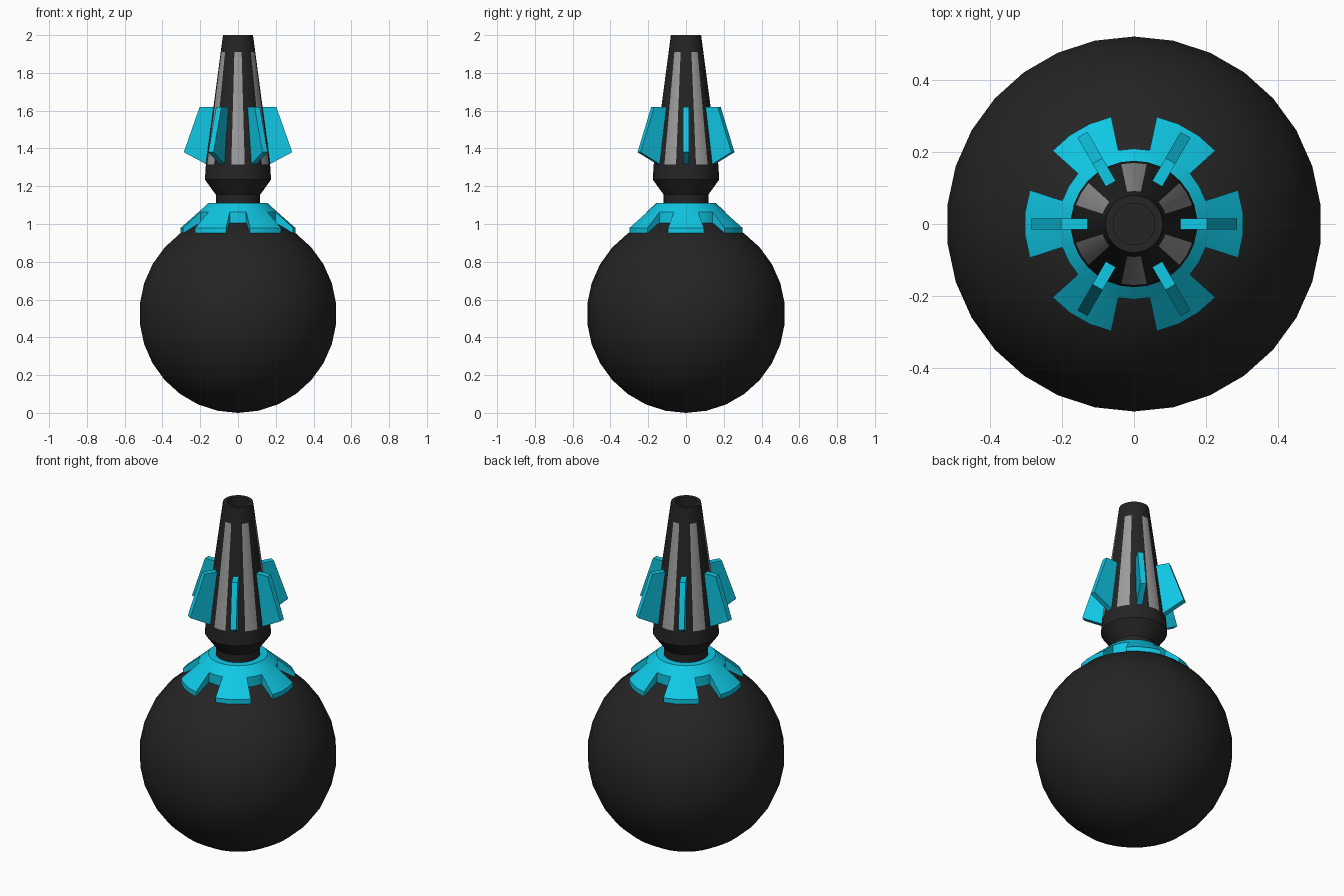
import bpy, bmesh
from math import sin, cos, pi, radians

if "Cube" in bpy.data.objects:
    bpy.data.objects.remove(bpy.data.objects["Cube"])

SEG = 30                      # every round part has 30 sides
STEP = 2 * pi / SEG


def material(name, rgb):
    m = bpy.data.materials.new(name)
    m.diffuse_color = (*rgb, 1)
    m.use_nodes = True
    m.node_tree.nodes["Principled BSDF"].inputs["Base Color"].default_value = m.diffuse_color
    return m


DARK = material("dark", (0.018, 0.018, 0.018))
CYAN = material("cyan", (0.005, 0.58, 0.79))
GREY = material("panel_grey", (0.33, 0.33, 0.33))


def sweep(bm, profile, start=0, count=SEG, closed=False):
    """Turn an (r, z) profile around z, starting at side number `start`."""
    full = count == SEG
    cols = []
    poles = {}
    for i in range(count if full else count + 1):
        a = pi / 2 + (start + i) * STEP
        col = []
        for j, (r, z) in enumerate(profile):
            if r == 0:
                if j not in poles:
                    poles[j] = bm.verts.new((0, 0, z))
                col.append(poles[j])
            else:
                col.append(bm.verts.new((r * cos(a), r * sin(a), z)))
        cols.append(col)
    n = len(profile)
    for i in range(count):
        a, b = cols[i], cols[(i + 1) % len(cols)]
        for j in range(n if closed else n - 1):
            k = (j + 1) % n
            bm.faces.new(list(dict.fromkeys((a[j], b[j], b[k], a[k]))))
    if not full:
        bm.faces.new(cols[0])
        bm.faces.new(cols[-1])


def finish(bm, name, *mats, smooth=True):
    bmesh.ops.recalc_face_normals(bm, faces=bm.faces[:])
    me = bpy.data.meshes.new(name)
    bm.to_mesh(me)
    bm.free()
    ob = bpy.data.objects.new(name, me)
    bpy.context.collection.objects.link(ob)
    for m in mats:
        me.materials.append(m)
    if smooth:
        bpy.ops.object.select_all(action='DESELECT')
        ob.select_set(True)
        bpy.context.view_layer.objects.active = ob
        bpy.ops.object.shade_smooth_by_angle(angle=radians(30))
    return ob


# ball body
R = 0.525
bm = bmesh.new()
arc = [(R * sin(pi * i / 15), R - R * cos(pi * i / 15)) for i in range(1, 15)]
sweep(bm, [(0, 0)] + arc + [(0, 2 * R)])
finish(bm, "ball", DARK)

# collar ring with six tabs lying on the ball
bm = bmesh.new()
sweep(bm, [(0.115, 1.11), (0.158, 1.11), (0.21, 1.063), (0.21, 0.99), (0.115, 0.99)], closed=True)
for k in range(6):
    sweep(bm, [(0.21, 1.063), (0.305, 0.98), (0.305, 0.953), (0.21, 0.99)],
          start=1 + 5 * k, count=3, closed=True)
finish(bm, "collar", CYAN)

# neck and flared base of the nozzle
bm = bmesh.new()
sweep(bm, [(0, 1.0), (0.118, 1.0), (0.118, 1.155), (0.176, 1.235), (0.171, 1.315), (0, 1.315)])
finish(bm, "nozzle_base", DARK)

# tapered nozzle with a bore and six flush grey panels
bm = bmesh.new()
sweep(bm, [(0, 1.315), (0.171, 1.315), (0.092, 1.91), (0.08, 2.0),
           (0.058, 2.0), (0.058, 1.9), (0, 1.9)])
bm.faces.ensure_lookup_table()
for i in range(SEG):
    if i % 5 in (0, 4):
        bm.faces[i * 6 + 1].material_index = 1
finish(bm, "nozzle", DARK, GREY)

# six radial fins
FIN = [(0.11, 1.62), (0.203, 1.62), (0.287, 1.38), (0.165, 1.315), (0.14, 1.315)]
T = 0.016
for k in range(6):
    a = k * pi / 3
    bm = bmesh.new()
    sides = [[bm.verts.new((r * cos(a) - t * sin(a), r * sin(a) + t * cos(a), z))
              for r, z in FIN] for t in (-T, T)]
    for s in sides:
        bm.faces.new(s)
    for j in range(len(FIN)):
        i = j - 1
        bm.faces.new((sides[0][i], sides[0][j], sides[1][j], sides[1][i]))
    finish(bm, f"fin_{k + 1}", CYAN, smooth=False)
